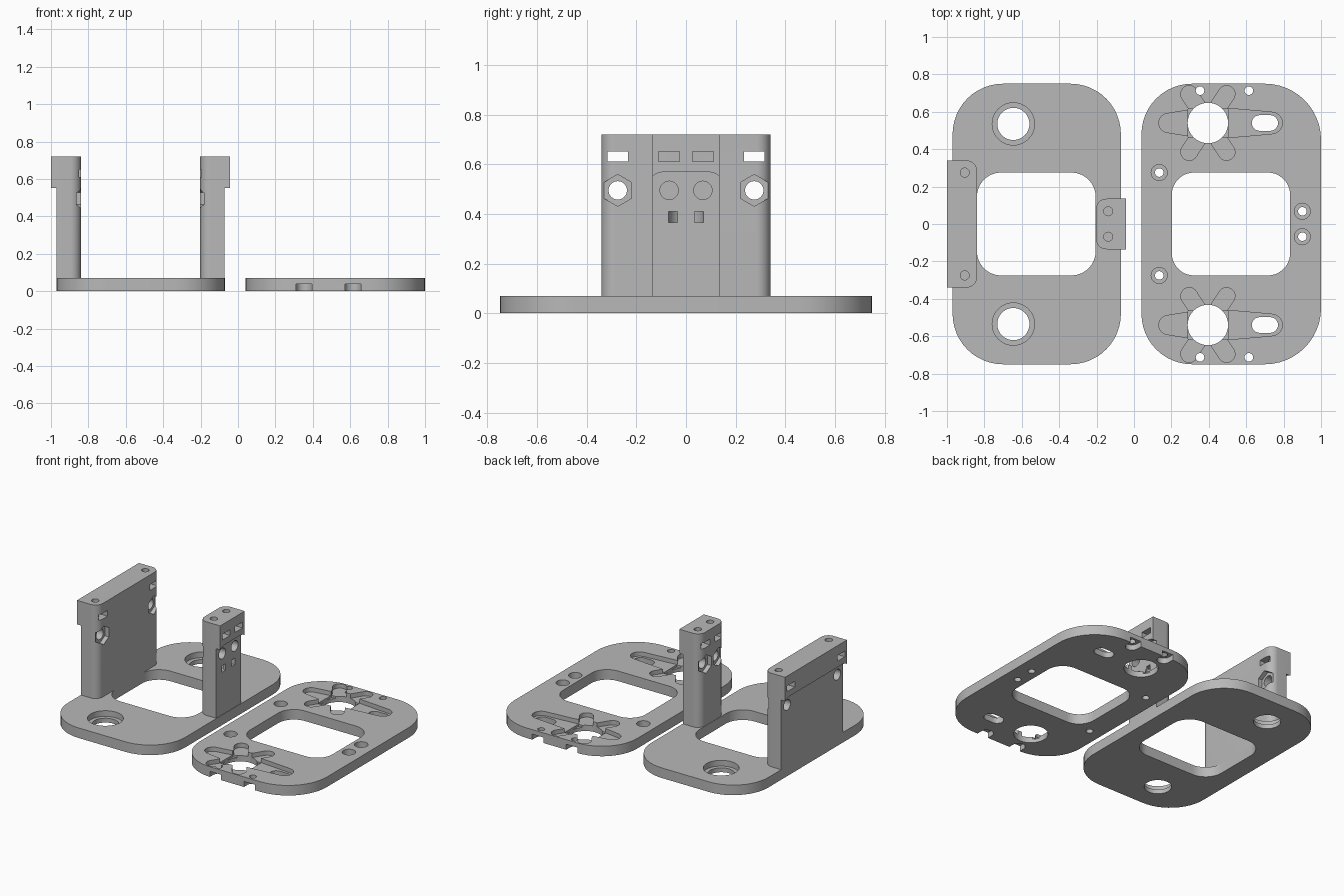
import bpy, bmesh, math
from mathutils import Vector

if "Cube" in bpy.data.objects:
    bpy.data.objects.remove(bpy.data.objects["Cube"])

grey = bpy.data.materials.new("plain grey")
grey.diffuse_color = (0.48, 0.48, 0.48, 1)
grey.use_nodes = True
grey.node_tree.nodes["Principled BSDF"].inputs["Base Color"].default_value = grey.diffuse_color
T = 0.07          # plate thickness


def prism(name, pts, a, b, axis="z"):
    """Extrude a 2D outline from a to b along z or x."""
    bm = bmesh.new()
    vs = [bm.verts.new((p[0], p[1], a) if axis == "z" else (a, p[0], p[1])) for p in pts]
    face = bm.faces.new(vs)
    ext = bmesh.ops.extrude_face_region(bm, geom=[face])["geom"]
    move = (0, 0, b - a) if axis == "z" else (b - a, 0, 0)
    bmesh.ops.translate(bm, verts=[g for g in ext if isinstance(g, bmesh.types.BMVert)], vec=move)
    bmesh.ops.recalc_face_normals(bm, faces=bm.faces)
    mesh = bpy.data.meshes.new(name)
    bm.to_mesh(mesh)
    bm.free()
    mesh.materials.append(grey)
    ob = bpy.data.objects.new(name, mesh)
    bpy.context.collection.objects.link(ob)
    return ob


def arc(cx, cy, r, a0=0, a1=360, n=32, closed=False):
    """Points on an arc; closed includes both ends."""
    k = n if closed else n - 1
    step = (a1 - a0) / n
    return [(cx + r * math.cos(math.radians(a0 + step * i)),
             cy + r * math.sin(math.radians(a0 + step * i))) for i in range(k + 1)]


def rrect(x0, x1, y0, y1, radii=(0, 0, 0, 0), n=12):
    """Rectangle with its own radius at each corner: bl, br, tr, tl."""
    pts = []
    for i, ((x, y), r) in enumerate(zip([(x0, y0), (x1, y0), (x1, y1), (x0, y1)], radii)):
        sx, sy = (1, -1, -1, 1)[i], (1, 1, -1, -1)[i]
        if r:
            pts += arc(x + sx * r, y + sy * r, r, 180 + 90 * i, 270 + 90 * i, n, True)
        else:
            pts.append((x, y))
    return pts


def blade(p, q, rp, rq):
    """Tapered capsule outline from p to q."""
    d = math.degrees(math.atan2(q[1] - p[1], q[0] - p[0]))
    return arc(*q, rq, d - 90, d + 90, 12, True) + arc(*p, rp, d + 90, d + 270, 12, True)


def cut(ob, pts, a, b, axis="z"):
    """Subtract an extruded outline from an object."""
    tool = prism("cutter", pts, a, b, axis)
    tool.hide_render = True
    mod = ob.modifiers.new("cut", "BOOLEAN")
    mod.operation, mod.solver, mod.object = "DIFFERENCE", "EXACT", tool
    dg = bpy.context.evaluated_depsgraph_get()
    new = bpy.data.meshes.new_from_object(ob.evaluated_get(dg))
    ob.modifiers.clear()
    ob.data = new
    bpy.data.objects.remove(tool)


def tower(name, x_in, s, hw, hole_y):
    """Upright post; s is the outward direction along x."""
    x_body, x_head = x_in + s * 0.13, x_in + s * 0.16
    lo, hi = sorted((x_in, x_head))
    r = 0.055
    radii = (0, r, r, 0) if s < 0 else (r, 0, 0, r)
    ob = prism(name, rrect(lo, hi, -hw, hw, radii), T, 0.72)
    # step under the overhanging head, slightly arched
    w = hw + 0.02
    arch = [(-w, 0), (w, 0), (w, 0.553), (hw, 0.553), (hw - 0.02, 0.564), (hw - 0.045, 0.57),
            (0.045 - hw, 0.57), (0.02 - hw, 0.564), (-hw, 0.553), (-w, 0.553)]
    cut(ob, arch, x_body, x_head + s * 0.05, "x")
    for y in (-hole_y, hole_y):
        # bolt hole, nut pocket, nut slot and vertical screw hole
        cut(ob, arc(y, 0.495, 0.037), lo - 0.05, hi + 0.05, "x")
        cut(ob, arc(y, 0.495, 0.064, 90, 450, 6), x_in - s * 0.02, x_in + s * 0.03, "x")
        cut(ob, rrect(y - 0.042, y + 0.042, 0.612, 0.652), lo - 0.05, hi + 0.05, "x")
        cut(ob, arc(x_in + s * 0.065, y, 0.024, n=24), 0.58, 0.75)
    return ob


# base plate with window and stepped round holes
base = prism("base_plate", rrect(-0.97, -0.07, -0.75, 0.75, (0.27,) * 4), 0, T)
cut(base, rrect(-0.84, -0.205, -0.275, 0.275, (0.13,) * 4), -0.1, 0.2)
for y in (-0.535, 0.535):
    cut(base, arc(-0.645, y, 0.086, n=48), -0.1, 0.2)
    cut(base, arc(-0.645, y, 0.113, n=48), 0.03, 0.2)

# uprights
wide = tower("wide_upright", -0.84, -1, 0.34, 0.275)
narrow = tower("narrow_upright", -0.203, 1, 0.135, 0.068)
# curved strap channel in the narrow upright
xo = -0.073
channel = ([(xo + 0.03, -0.07)] + arc(xo, 0, 0.07, 270, 90, 16, True) + [(xo + 0.03, 0.07), (xo + 0.03, 0.035)]
           + arc(xo, 0, 0.035, 90, 270, 16, True) + [(xo + 0.03, -0.035)])
cut(narrow, channel, 0.365, 0.41)

# cover plate with window
cover = prism("cover_plate", rrect(0.04, 1.0, -0.75, 0.75, (0.27, 0.3, 0.3, 0.27)), 0, T)
cut(cover, rrect(0.202, 0.835, -0.275, 0.275, (0.12,) * 4), -0.1, 0.2)
# countersunk screw holes
for x, y in [(0.135, -0.275), (0.135, 0.275), (0.9, -0.068), (0.9, 0.068)]:
    cut(cover, arc(x, y, 0.023, n=24), -0.1, 0.2)
    cut(cover, arc(x, y, 0.043, n=24), 0.03, 0.2)
for sy in (-1, 1):
    c = (0.395, sy * 0.54)
    # six-armed recess
    cut(cover, blade(c, (0.735, c[1]), 0.088, 0.058), 0.04, 0.2)
    cut(cover, blade(c, (0.185, c[1]), 0.085, 0.052), 0.04, 0.2)
    for dx in (-0.1, 0.1):
        for dy in (-0.155, 0.155):
            cut(cover, blade(c, (c[0] + dx, c[1] + dy), 0.045, 0.045), 0.04, 0.2)
    cut(cover, rrect(0.288, 0.502, c[1] - 0.075, c[1] + 0.075), 0.025, 0.2)
    # round opening and oblong slot
    cut(cover, arc(*c, 0.108, n=48), -0.1, 0.2)
    cut(cover, blade((0.672, c[1]), (0.728, c[1]), 0.042, 0.042), -0.1, 0.2)
    # edge screw holes with nut pockets open to the edge underneath
    for x in (0.353, 0.614):
        cut(cover, arc(x, sy * 0.713, 0.023, n=24), -0.1, 0.2)
        cut(cover, blade((x, sy * 0.713), (x, sy * 0.85), 0.043, 0.043), -0.1, 0.038)

# smooth curved walls, sharp edges
for ob in (base, wide, narrow, cover):
    bpy.ops.object.select_all(action="DESELECT")
    ob.select_set(True)
    bpy.context.view_layer.objects.active = ob
    bpy.ops.object.shade_smooth_by_angle(angle=math.radians(30))
